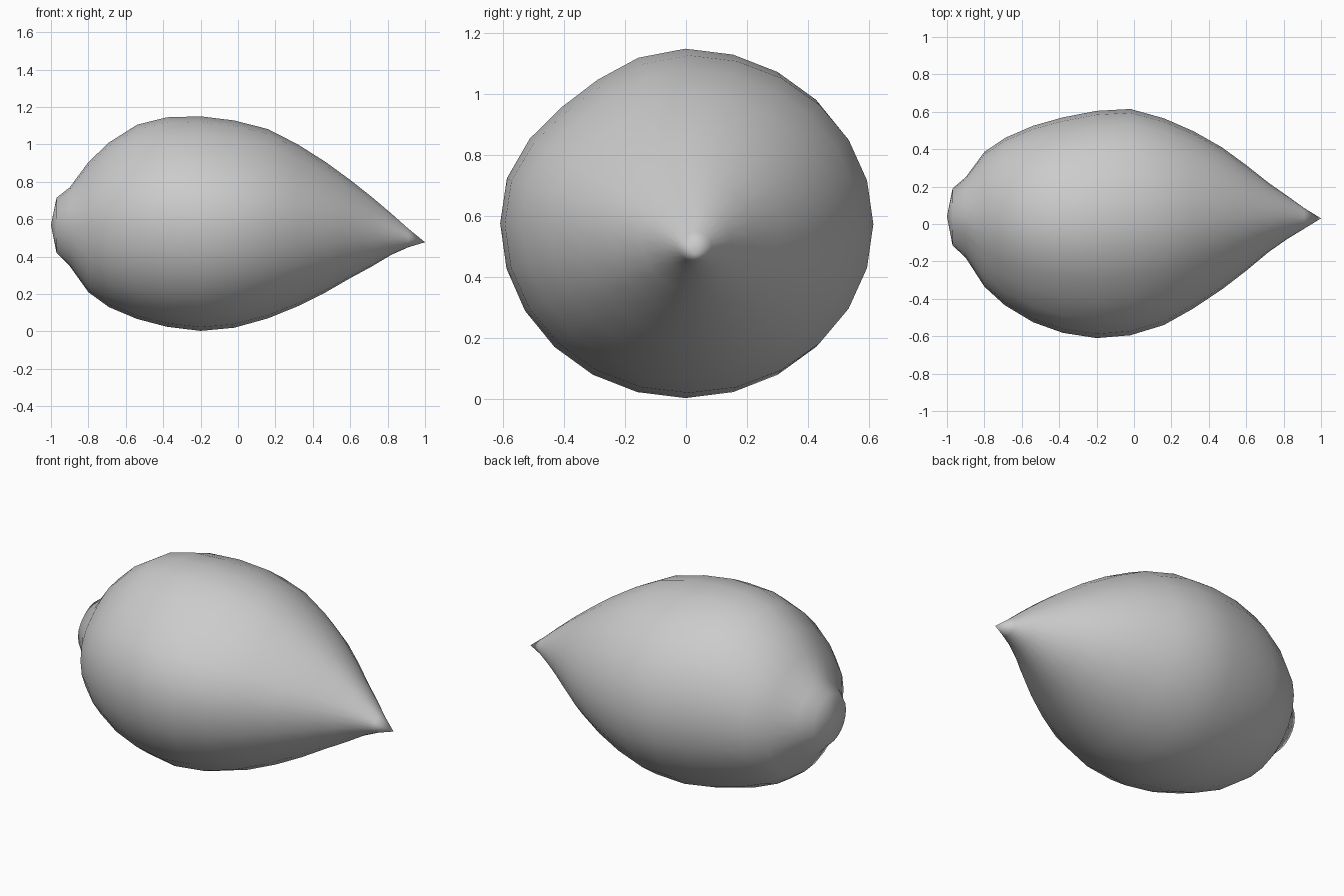
import bpy, bmesh, math

if "Cube" in bpy.data.objects:
    bpy.data.objects.remove(bpy.data.objects["Cube"])

# Rings along the nut: x, bottom z, top z, front y, back y
RINGS = [
    (-0.97, .42, .715, -.115, .19),
    (-0.90, .35, .77, -.18, .25),
    (-0.80, .21, .905, -.335, .385),
    (-0.69, .13, 1.01, -.435, .46),
    (-0.54, .067, 1.105, -.525, .525),
    (-0.38, .025, 1.145, -.582, .57),
    (-0.20, .003, 1.15, -.61, .605),
    (-0.02, .02, 1.128, -.595, .615),
    (0.16, .07, 1.082, -.54, .565),
    (0.32, .135, 1.0, -.45, .495),
    (0.47, .21, .905, -.35, .41),
    (0.60, .285, .81, -.25, .315),
    (0.72, .35, .715, -.15, .22),
    (0.82, .41, .63, -.08, .15),
    (0.91, .45, .55, -.025, .085),
]
SIDES = 24

bm = bmesh.new()
loops = []
for x, z0, z1, y0, y1 in RINGS:
    cy, cz = (y0 + y1) / 2, (z0 + z1) / 2
    loop = []
    for i in range(SIDES):
        a = 2 * math.pi * i / SIDES
        # slight flattening on the upper front shoulder
        d = abs(a - math.radians(130)) / math.radians(40)
        k = 1 - 0.06 * (0.5 + 0.5 * math.cos(math.pi * min(d, 1)))
        loop.append(bm.verts.new((x, cy + k * (y1 - y0) / 2 * math.cos(a),
                                  cz + k * (z1 - z0) / 2 * math.sin(a))))
    loops.append(loop)

# Body skin
for a, b in zip(loops, loops[1:]):
    for i in range(SIDES):
        j = (i + 1) % SIDES
        bm.faces.new((a[i], a[j], b[j], b[i]))

# Blunt rear end and pointed tip
for loop, co in ((loops[0], (-1.0, .04, .57)), (loops[-1], (1.0, .03, .477))):
    pole = bm.verts.new(co)
    for i in range(SIDES):
        bm.faces.new((pole, loop[i], loop[(i + 1) % SIDES]))
bmesh.ops.recalc_face_normals(bm, faces=bm.faces)

mesh = bpy.data.meshes.new("nut_body")
bm.to_mesh(mesh)
bm.free()
for p in mesh.polygons:
    p.use_smooth = True
nut = bpy.data.objects.new("nut_body", mesh)
bpy.context.collection.objects.link(nut)
